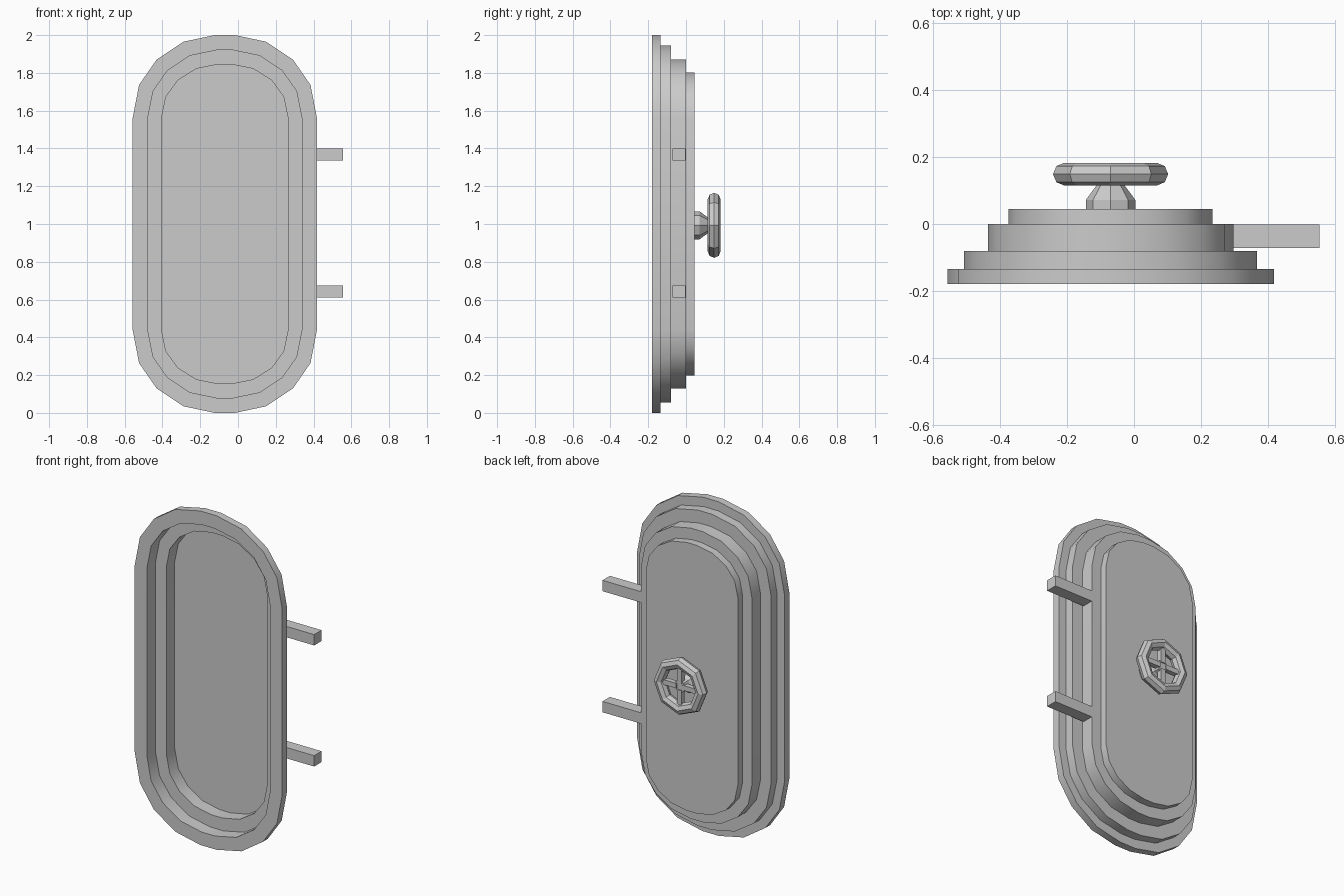
import bpy, bmesh
from math import pi, cos, sin, radians
from mathutils import Vector

if "Cube" in bpy.data.objects:
    bpy.data.objects.remove(bpy.data.objects["Cube"])

CX, CZ = -0.07, 1.0
WHEEL = Vector((CX, 0.149, 0.993))


def make_object(name, bm, smooth=False):
    bmesh.ops.recalc_face_normals(bm, faces=bm.faces)
    me = bpy.data.meshes.new(name)
    bm.to_mesh(me)
    bm.free()
    ob = bpy.data.objects.new(name, me)
    bpy.context.collection.objects.link(ob)
    if smooth:
        bpy.context.view_layer.objects.active = ob
        ob.select_set(True)
        bpy.ops.object.shade_smooth_by_angle(angle=radians(30))
        ob.select_set(False)
    return ob


def loft(name, rings, smooth=False, closed=False):
    """Skin a list of equal-length point rings, capping the ends."""
    bm = bmesh.new()
    vs = [[bm.verts.new(p) for p in r] for r in rings]
    n = len(vs[0])
    pairs = list(zip(vs, vs[1:])) + ([(vs[-1], vs[0])] if closed else [])
    for a, b in pairs:
        for i in range(n):
            j = (i + 1) % n
            bm.faces.new((a[i], a[j], b[j], b[i]))
    if not closed:
        bm.faces.new(vs[0])
        bm.faces.new(vs[-1])
    return make_object(name, bm, smooth)


def box(name, lo, hi):
    r = [[(x, y, z) for y, z in ((lo[1], lo[2]), (hi[1], lo[2]), (hi[1], hi[2]), (lo[1], hi[2]))]
         for x in (lo[0], hi[0])]
    return loft(name, r)


# Door outline: straight sides with a faceted arch at each end
ARCH = [(1, 0), (.93, .4), (.74, .705), (.45, .92), (.11, 1)]
QUARTER = ARCH + [(-u, v) for u, v in reversed(ARCH)]


def outline(half_w, half_h, y, straight=0.56):
    top = [(half_w * u, straight + (half_h - straight) * v) for u, v in QUARTER]
    pts = top + [(-x, -z) for x, z in top]
    return [(CX + x, y, CZ + z) for x, z in pts]


# Stepped door: front recess outwards, round the rim, then back steps inwards
STEPS = [(.335, .845, -.02), (.335, .845, -.10), (.408, .92, -.10), (.408, .92, -.18),
         (.488, 1.0, -.18), (.488, 1.0, -.135), (.438, .945, -.135), (.438, .945, -.08),
         (.367, .87, -.08), (.367, .87, 0), (.305, .803, 0), (.305, .803, .045)]
loft("door", [outline(*s) for s in STEPS], smooth=True)

# Hinge arms
for name, z in (("upper_hinge_arm", 1.335), ("lower_hinge_arm", 0.61)):
    box(name, (0.28, -0.072, z), (0.555, -0.002, z + 0.065))


def circle(r, y, n=8):
    return [(WHEEL.x + r * cos(2 * pi * i / n), y, WHEEL.z + r * sin(2 * pi * i / n))
            for i in range(n)]


# Tapered hub
loft("wheel_hub", [circle(.074, .04), circle(.074, .072), circle(.04, .118), circle(.036, .158)])

# Wheel rim
loft("wheel_rim", [circle(.138 + .034 * cos(k * pi / 4), WHEEL.y + .034 * sin(k * pi / 4))
                   for k in range(8)], closed=True)

# Wheel spokes
for k in range(4):
    ob = box(f"wheel_spoke_{k + 1}", (.02, -.015, -.015), (.125, .015, .015))
    ob.location = WHEEL
    ob.rotation_euler.y = k * pi / 2
